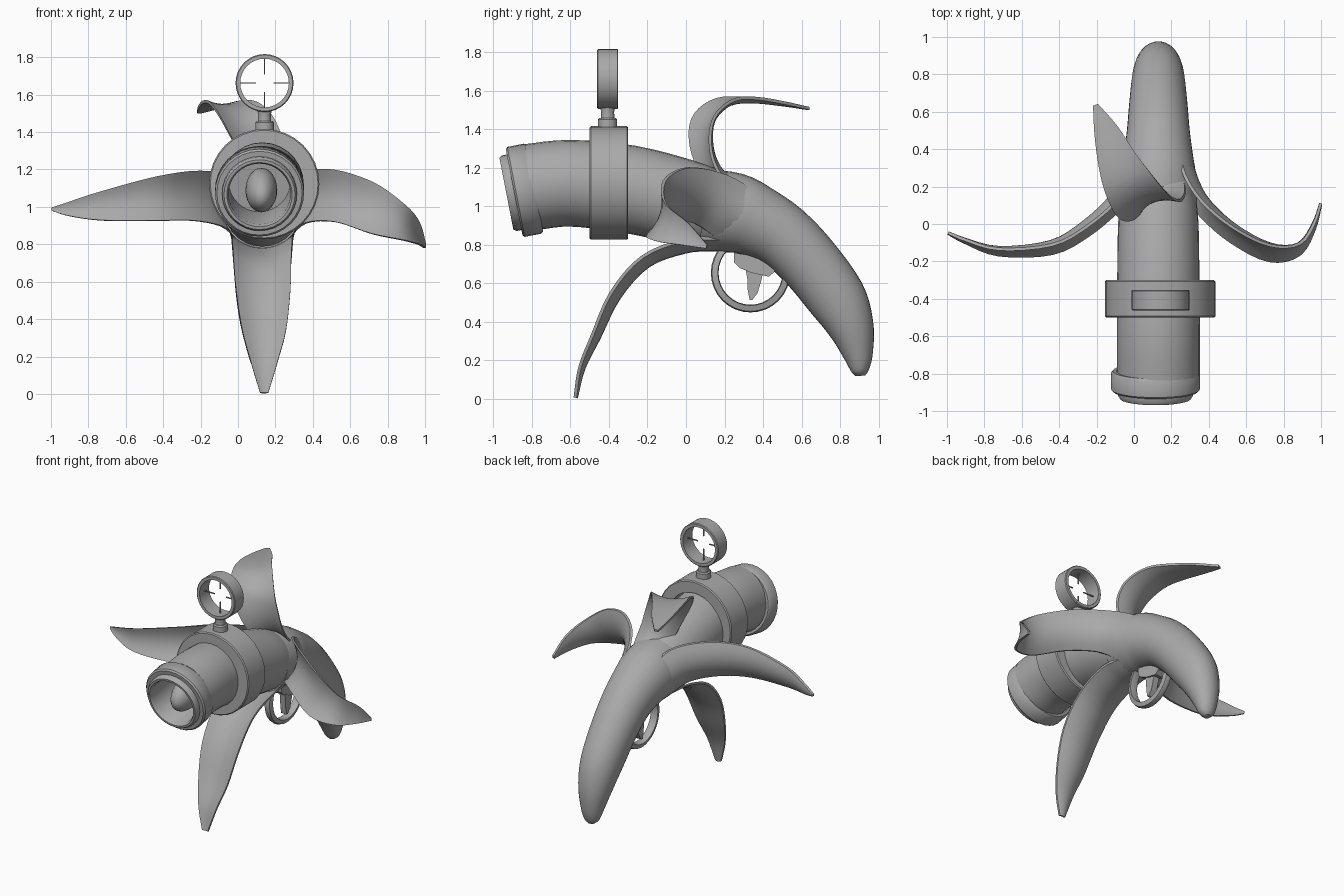
import bpy, bmesh, math
from mathutils import Vector

if "Cube" in bpy.data.objects:
    bpy.data.objects.remove(bpy.data.objects["Cube"], do_unlink=True)

grey = bpy.data.materials.new("plain grey")
grey.use_nodes = True
GREY = (0.4, 0.4, 0.4, 1)
grey.diffuse_color = GREY
grey.node_tree.nodes["Principled BSDF"].inputs["Base Color"].default_value = GREY

CX = 0.13
X, Y, Z = Vector((1, 0, 0)), Vector((0, 1, 0)), Vector((0, 0, 1))


def finish(name, bm, angle=40):
    bmesh.ops.remove_doubles(bm, verts=bm.verts, dist=1e-5)
    bmesh.ops.recalc_face_normals(bm, faces=bm.faces)
    mesh = bpy.data.meshes.new(name)
    bm.to_mesh(mesh)
    bm.free()
    mesh.materials.append(grey)
    mesh.shade_smooth()
    mesh.set_sharp_from_angle(angle=math.radians(angle))
    obj = bpy.data.objects.new(name, mesh)
    bpy.context.scene.collection.objects.link(obj)


def skin(name, rings, caps=True, loop=False):
    """Join a list of closed rings of points into one surface."""
    bm = bmesh.new()
    rows = [[bm.verts.new(p) for p in ring] for ring in rings]
    pairs = list(zip(rows, rows[1:])) + ([(rows[-1], rows[0])] if loop else [])
    for a, b in pairs:
        for i in range(len(a)):
            j = (i + 1) % len(a)
            bm.faces.new((a[i], a[j], b[j], b[i]))
    if caps and not loop:
        bm.faces.new(rows[0])
        bm.faces.new(rows[-1])
    finish(name, bm)


def spline(points, steps=4):
    """Smooth curve through points of any dimension."""
    pts = [Vector(p) for p in points]
    pts = [2 * pts[0] - pts[1]] + pts + [2 * pts[-1] - pts[-2]]
    out = []
    for a, b, c, d in zip(pts, pts[1:], pts[2:], pts[3:]):
        for k in range(steps):
            t = k / steps
            out.append(0.5 * (2 * b + (c - a) * t + (2 * a - 5 * b + 4 * c - d) * t * t
                              + (3 * b - a - 3 * c + d) * t ** 3))
    return out + [pts[-2]]


def tangents(path):
    last = len(path) - 1
    return [(path[min(i + 1, last)] - path[max(i - 1, 0)]).normalized() for i in range(last + 1)]


def lathe(name, profile, origin, axis, sides=32, loop=False):
    """Turn (along, radius) pairs around an axis."""
    axis = Vector(axis).normalized()
    u = axis.orthogonal().normalized()
    v = axis.cross(u)
    rings = []
    for t, r in profile:
        rings.append([Vector(origin) + axis * t + (u * math.cos(a) + v * math.sin(a)) * max(r, 1e-4)
                      for a in (math.tau * k / sides for k in range(sides))])
    skin(name, rings, caps=False, loop=loop)


def bent_tube(name, stations, caps=True, sides=28):
    """Tube in the yz plane through (y, z, half width, half height)."""
    st = spline(stations)
    path = [Vector((CX, s[0], s[1])) for s in st]
    rings = []
    for p, t, s in zip(path, tangents(path), st):
        up = X.cross(t)
        rings.append([p + X * s[2] * math.cos(a) + up * s[3] * math.sin(a)
                      for a in (math.tau * k / sides for k in range(sides))])
    skin(name, rings, caps)


def petal(name, stations, across, side, sag, tip_sag, thick=0.016, n=8):
    """Cupped peel strip through (x, y, z, half width), flatter towards its tip."""
    st = spline(stations)
    path = [s.to_3d() for s in st]
    across = Vector(across).normalized()
    rings = []
    for i, (p, t, s) in enumerate(zip(path, tangents(path), st)):
        normal = across.cross(t).normalized() * side
        hw = max(s[3], 0.006)
        cup = sag + (tip_sag - sag) * i / (len(path) - 1)
        us = [2 * k / n - 1 for k in range(n + 1)]
        outer = [p + across * hw * u + normal * cup * hw * u * u for u in us]
        inner = [q + normal * thick for q in reversed(outer)]
        rings.append(outer + inner)
    skin(name, rings)


def box(name, centre, size):
    bm = bmesh.new()
    bmesh.ops.create_cube(bm, size=1)
    for v in bm.verts:
        v.co = Vector(centre) + Vector([a * b for a, b in zip(v.co, size)])
    finish(name, bm)


# Barrel and curved grip
bent_tube("barrel", [(-0.81, 1.1, 0.222, 0.225), (-0.6, 1.12, 0.222, 0.225), (-0.3, 1.09, 0.22, 0.228),
                     (0, 1.02, 0.215, 0.22), (0.16, 0.975, 0.2, 0.2)], caps=False)
bent_tube("grip", [(0.09, 0.985, 0.208, 0.21), (0.25, 0.965, 0.203, 0.208), (0.37, 0.92, 0.185, 0.188),
                   (0.5, 0.845, 0.168, 0.172), (0.64, 0.71, 0.156, 0.162), (0.785, 0.52, 0.14, 0.153),
                   (0.858, 0.37, 0.117, 0.12), (0.893, 0.235, 0.083, 0.08), (0.903, 0.15, 0.055, 0.048),
                   (0.905, 0.12, 0.025, 0.025)])

# Hollow muzzle with its collar, and the round inside
lathe("muzzle", [(0.36, 0), (0.36, 0.165), (0.012, 0.165), (-0.008, 0.175), (-0.008, 0.19), (0.008, 0.2),
                 (0.033, 0.2), (0.033, 0.228), (0.043, 0.238), (0.13, 0.238), (0.142, 0.228), (0.142, 0.21)],
      (0.115, -0.925, 1.067), (0, 0.98, 0.19))
bm = bmesh.new()
bmesh.ops.create_uvsphere(bm, u_segments=20, v_segments=14, radius=1)
for v in bm.verts:
    v.co = Vector((0.125 + v.co.x * 0.085, -0.75 + v.co.y * 0.17, 1.09 + v.co.z * 0.115 + v.co.y * 0.03))
finish("loaded_round", bm)

# Band around the barrel
lathe("barrel_band", [(-0.1, 0.21), (-0.1, 0.288), (-0.093, 0.295), (0.093, 0.295), (0.1, 0.288), (0.1, 0.21)],
      (0.14, -0.4, 1.122), Y, loop=True)

# Ring sight on a stem, with four cross hairs
SIGHT = Vector((0.142, -0.407, 1.662))
lathe("sight_stem", [(1.38, 0), (1.38, 0.05), (1.452, 0.05), (1.46, 0.043), (1.46, 0.036), (1.49, 0.034),
                     (1.53, 0.042), (1.53, 0)], (SIGHT.x, SIGHT.y, 0), Z, 20)
lathe("sight_ring", [(-0.055, 0.13), (-0.055, 0.15), (-0.05, 0.155), (0.05, 0.155), (0.055, 0.15), (0.055, 0.13)],
      SIGHT, Y, loop=True)
for d in (X, -X, Z, -Z):
    size = [0.09 if abs(c) > 0.5 else 0.007 for c in d]
    box("cross_hair", SIGHT + d * 0.092, size)

# Trigger and guard
lathe("trigger_guard", [(-0.028, 0.17), (-0.02, 0.2), (0, 0.206), (0.02, 0.2), (0.028, 0.17), (0, 0.166)],
      (0.14, 0.335, 0.655), X, loop=True)
plate = [(0.25, 0.76), (0.25, 0.71), (0.28, 0.68), (0.34, 0.655), (0.43, 0.635), (0.46, 0.66), (0.46, 0.72)]
blade = [(0.3, 0.72), (0.318, 0.63), (0.32, 0.57), (0.33, 0.515), (0.345, 0.515), (0.372, 0.55), (0.39, 0.61), (0.41, 0.7)]
for name, outline, half in (("trigger_mount", plate, 0.035), ("trigger", blade, 0.022)):
    skin(name, [[(0.14 + s, y, z) for y, z in outline] for s in (-half, half)])

# Four peeled strips
petal("left_petal", [(0.31, 0.36, 0.94, 0.12), (0.345, 0.24, 0.98, 0.16), (0.41, 0.12, 1.04, 0.145),
                     (0.55, -0.01, 1.045, 0.145), (0.73, -0.11, 0.98, 0.145), (0.87, -0.11, 0.91, 0.1),
                     (0.95, 0.0, 0.855, 0.06), (0.99, 0.11, 0.79, 0.01)], (0, 0.3, 1), -1, 0.5, 0.1)
petal("right_petal", [(-0.04, 0.36, 0.94, 0.12), (-0.08, 0.24, 0.98, 0.16), (-0.14, 0.14, 1.03, 0.145),
                      (-0.28, 0.01, 1.05, 0.135), (-0.45, -0.09, 1.035, 0.12), (-0.72, -0.12, 1.0, 0.08),
                      (-0.9, -0.075, 0.985, 0.037), (-0.99, -0.04, 0.985, 0.008)], (0, 0.2, 1), 1, 0.5, 0.2)
petal("bottom_petal", [(CX, 0.3, 0.765, 0.11), (CX, 0.13, 0.765, 0.15), (CX, 0, 0.755, 0.16),
                       (CX, -0.19, 0.684, 0.155), (0.135, -0.34, 0.52, 0.145), (0.14, -0.445, 0.31, 0.115),
                       (0.14, -0.523, 0.155, 0.07), (0.14, -0.562, 0.003, 0.022)], X, -1, 0.42, 0.3)
petal("top_petal", [(0.14, 0.3, 1.15, 0.1), (0.145, 0.2, 1.18, 0.12), (0.12, 0.145, 1.26, 0.13),
                    (0.08, 0.125, 1.36, 0.145), (0.03, 0.14, 1.45, 0.15), (-0.03, 0.22, 1.52, 0.135),
                    (-0.09, 0.34, 1.535, 0.105), (-0.15, 0.5, 1.52, 0.065), (-0.205, 0.635, 1.5, 0.014)],
      (0.93, 0.36, 0), 1, 0.5, 0.05)
